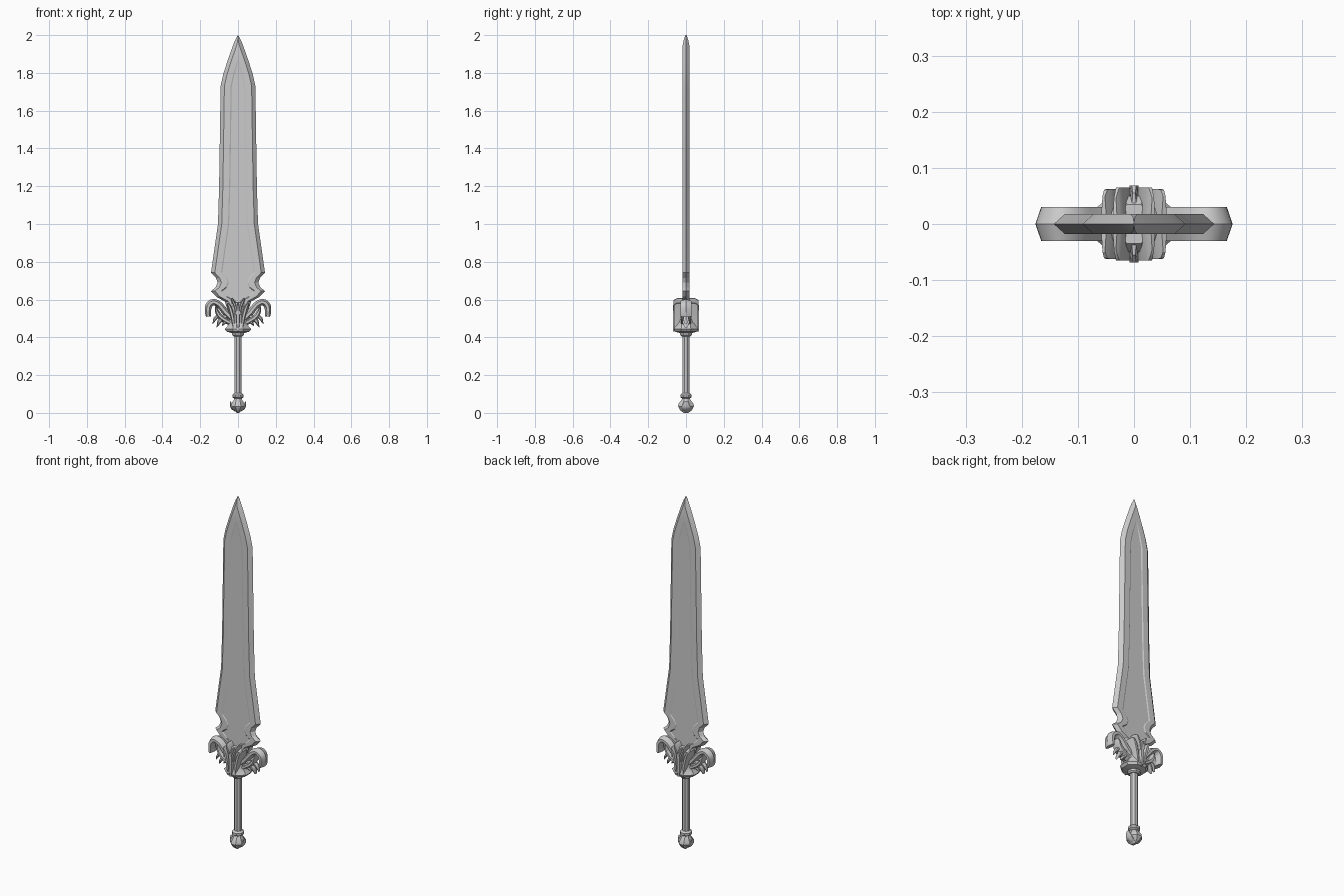
import bpy, bmesh
from math import cos, sin, pi, radians
from mathutils import Vector


def loft(name, rings, mirror=False, angle=30):
    """Skin a list of equal-sized closed rings and cap both ends."""
    bm = bmesh.new()
    rows = [[bm.verts.new(p) for p in ring] for ring in rings]
    n = len(rows[0])
    for a, b in zip(rows, rows[1:]):
        for i in range(n):
            j = (i + 1) % n
            bm.faces.new((a[i], a[j], b[j], b[i]))
    bm.faces.new(rows[0])
    bm.faces.new(rows[-1])
    bmesh.ops.remove_doubles(bm, verts=bm.verts, dist=1e-5)
    bmesh.ops.recalc_face_normals(bm, faces=bm.faces)
    me = bpy.data.meshes.new(name)
    bm.to_mesh(me)
    bm.free()
    ob = bpy.data.objects.new(name, me)
    bpy.context.collection.objects.link(ob)
    bpy.ops.object.select_all(action='DESELECT')
    ob.select_set(True)
    bpy.context.view_layer.objects.active = ob
    bpy.ops.object.shade_smooth_by_angle(angle=radians(angle))
    if mirror:
        m = ob.modifiers.new("Mirror", 'MIRROR')
        m.use_mirror_merge = False
    return ob


def turned(name, profile, sides=8):
    """Faceted elliptical turning from (z, rx, ry) rows."""
    ang = [2 * pi * (i + 0.5) / sides for i in range(sides)]
    k = 1 / cos(pi / sides)
    return loft(name, [[(rx * k * cos(a), ry * k * sin(a), z) for a in ang]
                       for z, rx, ry in profile])


def scroll(name, path, depth, steps=4, mirror=True, flat=0.4):
    """Bevelled ribbon swept along smooth (x, z, half width) points."""
    p = [Vector(q) for q in path]
    p = [2 * p[0] - p[1]] + p + [2 * p[-1] - p[-2]]
    pts = []
    for i in range(1, len(p) - 2):
        a, b, c, d = p[i - 1:i + 3]
        for s in range(steps):
            t = s / steps
            pts.append(0.5 * (2 * b + (c - a) * t + (2 * a - 5 * b + 4 * c - d) * t * t
                              + (3 * b - a - 3 * c + d) * t ** 3))
    pts.append(p[-2])
    rings = []
    for i, q in enumerate(pts):
        t = pts[min(i + 1, len(pts) - 1)] - pts[max(i - 1, 0)]
        n = Vector((-t.y, t.x)).normalized()
        w = max(q.z, 0.001)
        d = depth * min(1, 0.3 + w / 0.012)
        rings.append([(q.x + n.x * u * w, y * d, q.y + n.y * u * w) for u, y in
                      ((1, 0), (flat, 1), (-flat, 1), (-1, 0), (-flat, -1), (flat, -1))])
    return loft(name, rings, mirror)


# Blade: bevelled edges with a shallow central recess, rows of (z, half width)
outline = [(0.5, 0.04), (0.59, 0.07), (0.615, 0.115), (0.645, 0.143), (0.665, 0.118),
           (0.69, 0.108), (0.715, 0.117), (0.742, 0.143), (1.0, 0.106), (1.2, 0.1),
           (1.73, 0.092), (1.79, 0.079), (1.86, 0.057), (1.945, 0.027), (1.97, 0.017), (2.0, 0.0008)]
rings = []
for z, e in outline:
    f = max(e - 0.02, e * 0.1)
    g, h = max(f - 0.033, f * 0.1), max(f - 0.039, f * 0.05)
    y = 0.018 if z < 1.96 else (0.013 if z < 1.99 else 0.003)
    r = y - (0.003 if f > 0.045 else 0)
    half = [(e, 0), (f, y), (g, y), (h, r), (-h, r), (-g, y), (-f, y), (-e, 0)]
    back = [(x, -yy) for x, yy in reversed(half[1:-1])]
    rings.append([(x, yy, z) for x, yy in half + back])
loft("blade", rings, angle=12)

# Grip, collar and pommel
turned("grip", [(0.08, 0.019, 0.019), (0.42, 0.019, 0.019)])
turned("upper_collar", [(0.405, 0.024, 0.024), (0.412, 0.031, 0.031),
                        (0.422, 0.031, 0.031), (0.43, 0.026, 0.026)])
turned("lower_collar", [(0.076, 0.02, 0.02), (0.083, 0.03, 0.03),
                        (0.096, 0.03, 0.03), (0.104, 0.02, 0.02)])
turned("pommel", [(0.0, 0.006, 0.012), (0.015, 0.02, 0.032), (0.035, 0.036, 0.042),
                  (0.048, 0.034, 0.04), (0.066, 0.024, 0.026), (0.08, 0.018, 0.018)])
scroll("pommel_prong", [(0.008, 0.012, 0.008), (0.028, 0.028, 0.01),
                        (0.037, 0.046, 0.006), (0.042, 0.063, 0.001)], 0.02)

# Guard core with flared cup below
turned("guard_core", [(0.422, 0.03, 0.03), (0.43, 0.06, 0.058), (0.443, 0.07, 0.063),
                      (0.458, 0.056, 0.058), (0.48, 0.045, 0.053), (0.53, 0.042, 0.05),
                      (0.565, 0.045, 0.05), (0.585, 0.03, 0.035)])

# Fleur petals and central rib, running through to both faces
scroll("guard_rib", [(0, 0.432, 0.01), (0, 0.48, 0.018), (0, 0.53, 0.018),
                     (0, 0.582, 0.006)], 0.069, mirror=False)
scroll("inner_petal", [(0.008, 0.52, 0.008), (0.014, 0.56, 0.01),
                       (0.026, 0.59, 0.01), (0.034, 0.606, 0.005)], 0.065)
scroll("outer_petal", [(0.022, 0.45, 0.009), (0.028, 0.5, 0.014),
                       (0.04, 0.55, 0.014), (0.054, 0.58, 0.006)], 0.062)

# Side scrolls, crescent leaves and spikes
scroll("guard_horn", [(0.03, 0.495, 0.018), (0.068, 0.535, 0.018), (0.1, 0.573, 0.017),
                      (0.132, 0.586, 0.017), (0.155, 0.567, 0.018), (0.159, 0.535, 0.016),
                      (0.157, 0.51, 0.013)], 0.03)
scroll("crescent_leaf", [(0.118, 0.565, 0.004), (0.108, 0.53, 0.012),
                         (0.085, 0.502, 0.015), (0.04, 0.475, 0.014)], 0.027)
scroll("long_spike", [(0.06, 0.515, 0.014), (0.094, 0.49, 0.013),
                      (0.113, 0.452, 0.001)], 0.018)
scroll("short_spike", [(0.04, 0.49, 0.014), (0.068, 0.482, 0.011),
                       (0.085, 0.46, 0.001)], 0.02)
scroll("outer_spike", [(0.105, 0.515, 0.01), (0.122, 0.497, 0.009),
                       (0.134, 0.47, 0.001)], 0.014)
